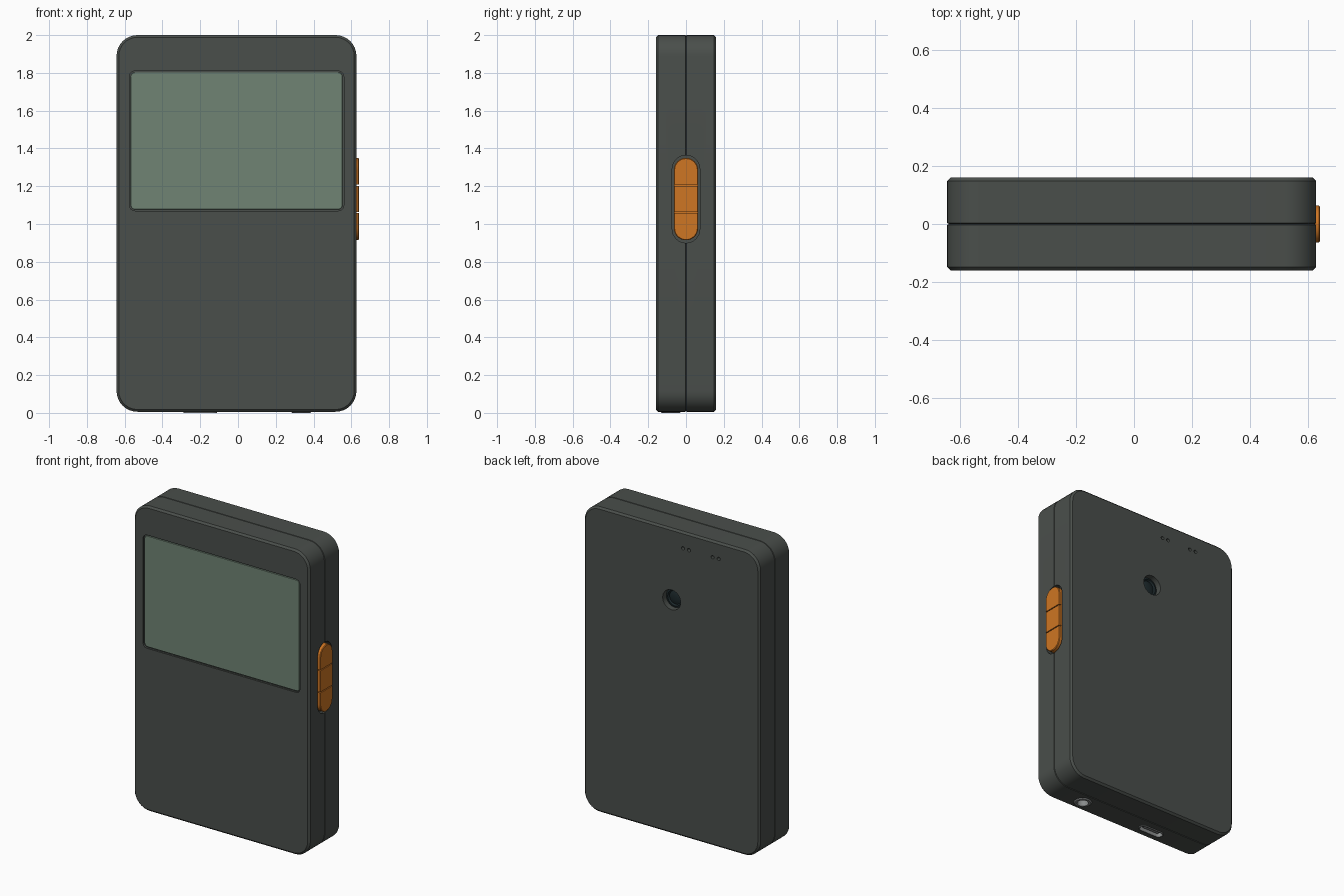
import bpy, bmesh, math

if "Cube" in bpy.data.objects:
    bpy.data.objects.remove(bpy.data.objects["Cube"])

CX = -0.008            # case centre in x (button sticks out on +x)
ZB, ZT = 0.006, 2.0    # case bottom and top
CZ = (ZB + ZT) / 2
W, H, R = 1.27, ZT - ZB, 0.11


def material(name, rgb):
    m = bpy.data.materials.new(name)
    m.diffuse_color = (*rgb, 1)
    m.use_nodes = True
    m.node_tree.nodes["Principled BSDF"].inputs["Base Color"].default_value = m.diffuse_color
    return m


case_mat = material("case_grey", (0.068, 0.077, 0.070))
screen_mat = material("screen_green", (0.16, 0.23, 0.175))
orange_mat = material("button_orange", (0.62, 0.18, 0.017))
dark_mat = material("lens_dark", (0.012, 0.022, 0.025))
metal_mat = material("port_metal", (0.25, 0.26, 0.26))


def outline(w, h, r, n=8):
    """Rounded rectangle; becomes a circle or stadium with a full radius."""
    pts = []
    for k, (sx, sy) in enumerate([(1, 1), (-1, 1), (-1, -1), (1, -1)]):
        for i in range(n + 1):
            a = math.pi / 2 * (k + i / n)
            pts.append((sx * (w / 2 - r) + r * math.cos(a),
                        sy * (h / 2 - r) + r * math.sin(a)))
    return pts


def loft(name, axis, centre, w, h, r, rings, mat=None):
    """Solid from rounded outlines; rings = (position along axis, inset)."""
    to3d = {"X": lambda u, v, d: (d, u, v),
            "Y": lambda u, v, d: (u, d, v),
            "Z": lambda u, v, d: (u, v, d)}[axis]
    bm = bmesh.new()
    loops = []
    for d, inset in rings:
        pts = outline(w - 2 * inset, h - 2 * inset, max(r - inset, 0.001))
        loops.append([bm.verts.new(to3d(u + centre[0], v + centre[1], d)) for u, v in pts])
    n = len(loops[0])
    for a, b in zip(loops, loops[1:]):
        for i in range(n):
            bm.faces.new((a[i], a[(i + 1) % n], b[(i + 1) % n], b[i]))
    bm.faces.new(loops[0])
    bm.faces.new(loops[-1])
    bmesh.ops.remove_doubles(bm, verts=bm.verts, dist=1e-5)
    bmesh.ops.recalc_face_normals(bm, faces=bm.faces)
    me = bpy.data.meshes.new(name)
    bm.to_mesh(me)
    bm.free()
    ob = bpy.data.objects.new(name, me)
    bpy.context.collection.objects.link(ob)
    if mat:
        me.materials.append(mat)
    return ob


def carve(ob, cutters):
    for c in cutters:
        mod = ob.modifiers.new("cut", "BOOLEAN")
        mod.operation, mod.solver, mod.object = "DIFFERENCE", "EXACT", c
    bpy.context.view_layer.update()
    me = bpy.data.meshes.new_from_object(ob.evaluated_get(bpy.context.evaluated_depsgraph_get()))
    ob.modifiers.clear()
    ob.data = me


# Positions of the details
SCREEN = ((-0.0075, 1.44), 1.135, 0.74, 0.03)
BUTTON = (0.0, 1.132)
LENS = (-0.008, 1.535)
DOTS = [-0.09, -0.133, -0.305, -0.348]
JACK, USB = (0.335, -0.08), (-0.20, -0.08)

# Case halves with a fine seam between them and chamfered outer rims
halves = {}
for name, s in (("front_case", -1), ("back_case", 1)):
    halves[name] = loft(name, "Y", (CX, CZ), W, H, R,
                        [(s * 0.0005, 0.005), (s * 0.003, 0.0), (s * 0.148, 0.0), (s * 0.16, 0.012)],
                        case_mat)

# Cutters: screen recess, button pocket, lens hole, microphone holes, ports
screen_cut = loft("screen_cutter", "Y", *SCREEN, [(-0.3, 0), (-0.148, 0)])
pocket_cut = loft("pocket_cutter", "X", BUTTON, 0.146, 0.464, 0.0729, [(0.59, 0), (0.7, 0)])
lens_cut = loft("lens_cutter", "Y", LENS, 0.13, 0.13, 0.0649, [(0.10, 0), (0.3, 0)])
dot_cuts = [loft("mic_cutter", "Y", (x, 1.893), 0.022, 0.022, 0.0109, [(0.13, 0), (0.3, 0)])
            for x in DOTS]
jack_cut = loft("jack_cutter", "Z", JACK, 0.11, 0.11, 0.0549, [(-0.1, 0), (0.12, 0)])
usb_cut = loft("usb_cutter", "Z", USB, 0.18, 0.062, 0.0309, [(-0.1, 0), (0.08, 0)])
carve(halves["front_case"], [screen_cut, pocket_cut, jack_cut, usb_cut])
carve(halves["back_case"], [pocket_cut, lens_cut] + dot_cuts)

# Screen sitting in its recess with a thin gap around it
screen = loft("screen", "Y", *SCREEN, [(-0.147, 0.007), (-0.153, 0.007), (-0.155, 0.009)], screen_mat)

# Side button, grooved into three keys
button = loft("side_button", "X", BUTTON, 0.128, 0.436, 0.0639,
              [(0.591, 0), (0.636, 0), (0.64, 0.004)], orange_mat)
grooves = [loft("groove_cutter", "X", (0, z), 0.3, 0.006, 0.001, [(0.625, 0), (0.7, 0)])
           for z in (1.06, 1.205)]
carve(button, grooves)

# Camera lens: dark ring and domed glass inside the hole
ring = loft("lens_ring", "Y", LENS, 0.126, 0.126, 0.0629,
            [(0.101, 0), (0.125, 0), (0.128, 0.012), (0.115, 0.02)], dark_mat)
glass = loft("lens_glass", "Y", LENS, 0.088, 0.088, 0.0439,
             [(0.105, 0), (0.118, 0), (0.123, 0.015), (0.125, 0.03)], dark_mat)

# Audio jack: ring with a bore, just proud of the bottom
jack = loft("audio_jack", "Z", JACK, 0.109, 0.109, 0.0544,
            [(0.119, 0), (0.006, 0), (0.0, 0.006), (0.0, 0.02), (0.1, 0.021)], metal_mat)

# Charging port: metal shell with a tongue inside
usb = loft("charging_port_shell", "Z", USB, 0.179, 0.061, 0.0304,
           [(0.079, 0), (0.0, 0), (0.0, 0.007), (0.07, 0.007)], metal_mat)
tongue = loft("charging_port_tongue", "Z", USB, 0.12, 0.018, 0.004,
              [(0.07, 0), (0.012, 0)], metal_mat)

for c in [screen_cut, pocket_cut, lens_cut, jack_cut, usb_cut] + dot_cuts + grooves:
    bpy.data.objects.remove(c)

# Smooth rounded corners, crisp edges
bpy.ops.object.select_all(action="DESELECT")
for ob in bpy.context.collection.objects:
    ob.select_set(True)
    bpy.context.view_layer.objects.active = ob
bpy.ops.object.shade_smooth_by_angle(angle=math.radians(30))
